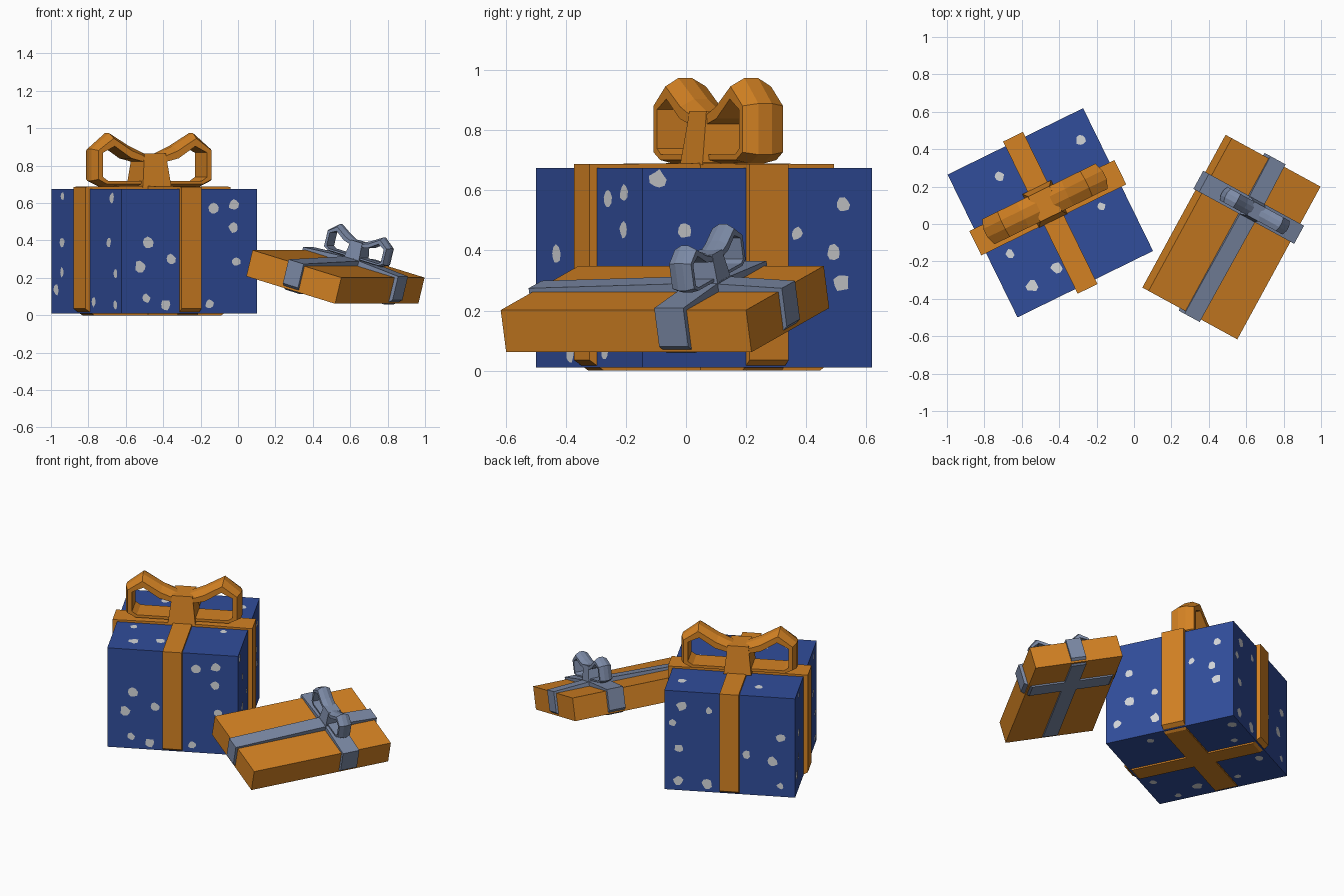
import bpy, math, random
from mathutils import Matrix, Vector

if "Cube" in bpy.data.objects:
    bpy.data.objects.remove(bpy.data.objects["Cube"])

random.seed(4)


def material(name, rgb):
    m = bpy.data.materials.new(name)
    lin = [((c / 255 + 0.055) / 1.055) ** 2.4 for c in rgb]
    m.diffuse_color = (*lin, 1)
    m.use_nodes = True
    m.node_tree.nodes["Principled BSDF"].inputs["Base Color"].default_value = m.diffuse_color
    return m


BLUE = material("blue paper", (49, 77, 155))
ORANGE = material("orange", (212, 130, 35))
SLATE = material("slate ribbon", (124, 138, 166))
PALE = material("pale spots", (212, 214, 217))


def make(name, verts, faces, mat, matrix):
    me = bpy.data.meshes.new(name)
    me.from_pydata([matrix @ Vector(v) for v in verts], [], faces)
    me.materials.append(mat)
    me.update()
    ob = bpy.data.objects.new(name, me)
    bpy.context.collection.objects.link(ob)
    return ob


def block(name, size, mat, matrix, taper=1.0):
    """Box centred on the origin; taper scales the top end."""
    x, y, z = (s / 2 for s in size)
    v = []
    for h, t in ((-z, 1), (z, taper)):
        v += [(-x * t, -y * t, h), (x * t, -y * t, h), (x * t, y * t, h), (-x * t, y * t, h)]
    f = [(3, 2, 1, 0), (4, 5, 6, 7)]
    f += [(i, (i + 1) % 4, (i + 1) % 4 + 4, i + 4) for i in range(4)]
    return make(name, v, f, mat, matrix)


def band(name, outer, inner, sections, mat, matrix):
    """Closed strip in the xz plane; sections are (y, shrink towards inner)."""
    n, verts, faces = len(outer), [], []
    for y, k in sections:
        for (ox, oz), (ix, iz) in zip(outer, inner):
            verts.append((ox + (ix - ox) * k, y, oz + (iz - oz) * k))
    last = (len(sections) - 1) * n
    base = len(verts)
    for y in (sections[0][0], sections[-1][0]):
        verts += [(x, y, z) for x, z in inner]
    for i in range(n):
        j = (i + 1) % n
        for r in range(0, last, n):
            faces.append((r + i, r + j, r + n + j, r + n + i))
        faces.append((i, base + i, base + j, j))
        faces.append((last + i, last + j, base + n + j, base + n + i))
        faces.append((base + i, base + n + i, base + n + j, base + j))
    ob = make(name, verts, faces, mat, matrix)
    # consistent outward normals
    import bmesh
    bm = bmesh.new()
    bm.from_mesh(ob.data)
    bmesh.ops.recalc_face_normals(bm, faces=bm.faces)
    bm.to_mesh(ob.data)
    bm.free()
    return ob


def ribbon(name, half, bottom, top, width, rise, crossing, mat, matrix, out=0.028):
    """Strip wrapped around a box, slightly raised where the bow sits."""
    h = half + out
    outer = [(-h, top + 0.012), (crossing, top + rise), (h, top + 0.012), (h, bottom + 0.025),
             (half - 0.025, bottom - 0.01), (-half + 0.025, bottom - 0.01), (-h, bottom + 0.025)]
    q = half - 0.01
    inner = [(-q, top - 0.01), (crossing, top - 0.01), (q, top - 0.01), (q, bottom + 0.02),
             (q - 0.02, bottom + 0.01), (-q + 0.02, bottom + 0.01), (-q, bottom + 0.02)]
    band(name, outer, inner, [(-width / 2, 0), (width / 2, 0)], mat, matrix)


# Bow loop profile: outer edge and hole
LOOP = [(0.04, 0.175), (0.13, 0.215), (0.25, 0.285), (0.355, 0.20),
        (0.355, 0.03), (0.29, 0.0), (0.04, 0.0)]
HOLE = [(0.06, 0.13), (0.14, 0.15), (0.24, 0.215), (0.31, 0.18),
        (0.31, 0.05), (0.28, 0.03), (0.06, 0.03)]


def bow(prefix, mat, matrix):
    for side, s in (("left", -1), ("right", 1)):
        band(f"{prefix}_bow_loop_{side}", [(s * x, z) for x, z in LOOP],
             [(s * x, z) for x, z in HOLE],
             [(-0.075, 0.4), (-0.025, 0), (0.025, 0), (0.075, 0.4)], mat, matrix)
    block(f"{prefix}_bow_knot", (0.17, 0.20, 0.18), mat,
          matrix @ Matrix.Translation((0, 0, 0.085)), 0.75)


T = Matrix.Translation
TURN = Matrix.Rotation(math.pi / 2, 4, 'Z')

# Large gift
W, D, H = 0.807, 0.85, 0.665
big = T((-0.4475, 0.06, 0.3425)) @ Matrix.Rotation(math.radians(26.1), 4, 'Z')
block("large_box", (W, D, H), BLUE, big)
ribbon("large_ribbon_across", W / 2, -H / 2, H / 2, 0.145, 0.018, 0, ORANGE, big @ T((0, 0.03, 0)))
ribbon("large_ribbon_along", D / 2, -H / 2, H / 2, 0.118, 0.016, 0.03, ORANGE, big @ TURN)
bow("large", ORANGE, big @ T((-0.005, 0.055, H / 2 + 0.014)))

# Spots: thin irregular patches scattered on a jittered grid, clear of the ribbons
verts, faces = [], []
for axis in range(3):
    a, b = [(1, 2), (2, 0), (0, 1)][axis]
    dims = (W, D, H)
    for sign in (-1, 1):
        for i in range(4):
            for j in range(4):
                if (i + j) % 4 == 3 and random.random() < 0.6:
                    continue
                p = ((i + 0.5) / 4 - 0.5 + random.uniform(-0.07, 0.07)) * dims[a]
                q = ((j + 0.5) / 4 - 0.5 + random.uniform(-0.07, 0.07)) * dims[b]
                pos = {a: p, b: q}
                if axis != 0 and abs(pos[0]) < 0.095:
                    continue
                if axis != 1 and abs(pos[1] - 0.03) < 0.11:
                    continue
                r0 = random.uniform(0.02, 0.031)
                start = len(verts)
                for k in range(9):
                    t = sign * k * math.tau / 9
                    r = r0 * random.uniform(0.8, 1.2)
                    v = [0, 0, 0]
                    v[axis] = sign * (dims[axis] / 2 + 0.002)
                    v[a] = p + r * math.cos(t)
                    v[b] = q + r * math.sin(t)
                    verts.append(v)
                faces.append(tuple(range(start, start + 9)))
make("large_box_spots", verts, faces, PALE, big)

# Small flat gift, tilted towards the large one
w, d, h = 0.56, 0.93, 0.145
small = (T((0.521, -0.070, 0.205)) @ Matrix.Rotation(math.radians(-28.6), 4, 'Z')
         @ Matrix.Rotation(math.radians(15.2), 4, 'Y'))
block("small_box", (w, d, h), ORANGE, small)
ribbon("small_ribbon_across", w / 2, -h / 2, h / 2, 0.11, 0.032, 0, SLATE,
       small @ T((0, 0.184, 0)), 0.02)
ribbon("small_ribbon_along", d / 2, -h / 2, h / 2, 0.095, 0.03, 0.184, SLATE, small @ TURN, 0.015)
bow("small", SLATE, small @ T((0, 0.184, h / 2 + 0.027)) @ Matrix.Scale(0.55, 4))
